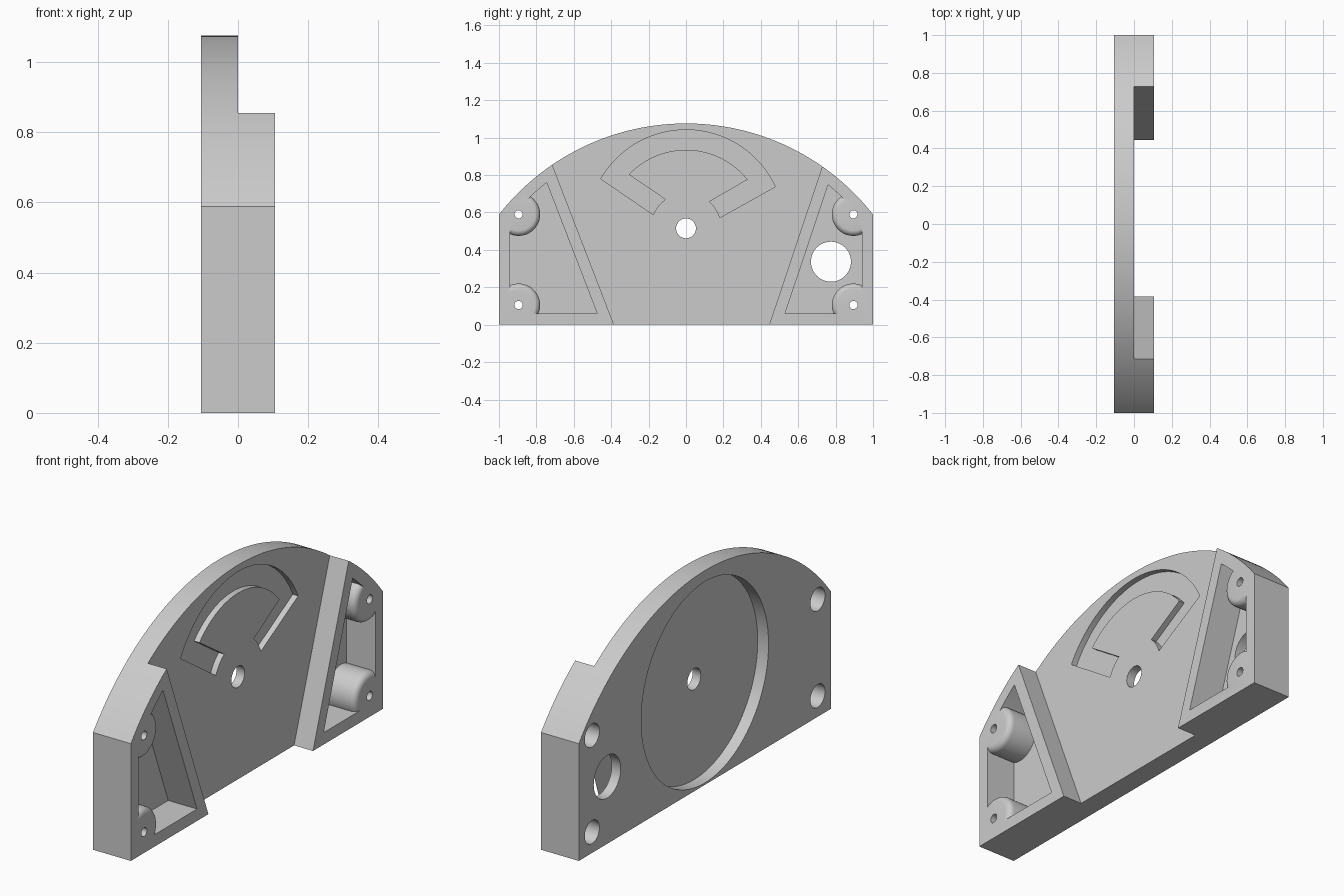
import bpy, bmesh, math

if "Cube" in bpy.data.objects:
    bpy.data.objects.remove(bpy.data.objects["Cube"])

T = 0.105                   # half thickness
R, CZ = 1.27, -0.194        # crown arc radius and centre height
PIVOT = 0.515               # height of the central hole

grey = bpy.data.materials.new("light grey")
grey.diffuse_color = (0.6, 0.6, 0.6, 1)
grey.use_nodes = True
grey.node_tree.nodes["Principled BSDF"].inputs["Base Color"].default_value = grey.diffuse_color


def finish(bm, name):
    bmesh.ops.recalc_face_normals(bm, faces=bm.faces)
    me = bpy.data.meshes.new(name)
    bm.to_mesh(me)
    bm.free()
    me.materials.append(grey)
    ob = bpy.data.objects.new(name, me)
    bpy.context.collection.objects.link(ob)
    return ob


def prism(name, pts, x0, x1):
    """Extrude a (y, z) profile along x."""
    bm = bmesh.new()
    face = bm.faces.new([bm.verts.new((x0, y, z)) for y, z in pts])
    ext = bmesh.ops.extrude_face_region(bm, geom=[face])
    verts = [g for g in ext["geom"] if isinstance(g, bmesh.types.BMVert)]
    bmesh.ops.translate(bm, vec=(x1 - x0, 0, 0), verts=verts)
    return finish(bm, name)


def arc(cy, cz, r, a0, a1, n):
    """Points on an arc, angles in radians."""
    return [(cy + r * math.cos(a0 + (a1 - a0) * i / n),
             cz + r * math.sin(a0 + (a1 - a0) * i / n)) for i in range(n + 1)]


def cylinder(name, y, z, r, x0, x1, n=48):
    return prism(name, arc(y, z, r, 0, 2 * math.pi, n)[:-1], x0, x1)


def lathe(name, y, z, profile, n=48):
    """Closed solid of revolution about x from (x, radius) pairs."""
    bm = bmesh.new()
    rings = [[bm.verts.new((x, *p)) for p in arc(y, z, r, 0, 2 * math.pi, n)[:-1]]
             for x, r in profile]
    for a, b in zip(rings, rings[1:]):
        for i in range(n):
            j = (i + 1) % n
            bm.faces.new((a[i], a[j], b[j], b[i]))
    bm.faces.new(rings[0])
    bm.faces.new(rings[-1])
    return finish(bm, name)


def cut(target, tool):
    mod = target.modifiers.new("cut", "BOOLEAN")
    mod.operation, mod.solver, mod.object = "DIFFERENCE", "EXACT", tool
    bpy.context.view_layer.objects.active = target
    bpy.ops.object.modifier_apply(modifier=mod.name)
    bpy.data.objects.remove(tool)


def crown(r, y0, y1, n):
    """Arc concentric with the crown from y0 to y1."""
    return arc(0, CZ, r, math.acos(y0 / r), math.acos(y1 / r), n)


# Whole plate with arched top
plate = prism("arched_plate", [(-1, 0), (1, 0)] + crown(R, 1, -1, 72), -T, T)

# Lowered middle between the two raised side blocks
lo, hi = -0.1, 1.3
cut(plate, prism("middle_cutter", [
    (-0.385 - 0.386 * lo, lo), (0.445 + 0.335 * lo, lo),
    (0.445 + 0.335 * hi, hi), (-0.385 - 0.386 * hi, hi)], 0, 0.3))

# Side pockets, leaving filleted screw bosses standing in the corners
F = 0.03
boss = [(-0.09, 0.115)]
boss += [(T - F + F * math.sin(a), 0.085 + F * math.cos(a))
         for a in (math.pi / 2 * i / 6 for i in range(7))]
boss += [(0.3, 0.085)]
for side, foot, tip in ((-1, 0.475, 0.745), (1, 0.53, 0.76)):
    pts = [(side * foot, 0.06), (side * 0.94, 0.06)]
    pts += crown(R - 0.06, side * 0.94, side * tip, 10)
    pocket = prism("pocket_cutter", pts, -0.055, 0.2)
    for z in (0.105, 0.59):
        cut(pocket, lathe("boss", side * 0.895, z, boss))
    cut(plate, pocket)

# Screw holes with counterbores from the back
for side in (-1, 1):
    for z in (0.105, 0.59):
        cut(plate, cylinder("screw_hole", side * 0.895, z, 0.022, -0.3, 0.3, 24))
        cut(plate, cylinder("counterbore", side * 0.895, z, 0.058, -0.3, 0.0, 32))

# Round recess in the back, pivot hole and cable hole
cut(plate, cylinder("back_recess", 0, PIVOT, 0.505, -0.3, -0.045, 96))
cut(plate, cylinder("pivot_hole", 0, PIVOT, 0.053, -0.3, 0.3))
cut(plate, cylinder("cable_hole", 0.775, 0.337, 0.107, -0.3, 0.02))


# Shallow arched groove with two arms pointing to the pivot
def sweep(r, p, q, n):
    a, b = (math.atan2(z - PIVOT, y) for y, z in (p, q))
    return arc(0, PIVOT, r, a, b, n)


groove = sweep(0.527, (0.475, 0.737), (-0.455, 0.78), 40)
groove += sweep(0.19, (-0.175, 0.588), (-0.11, 0.67), 5)
groove += sweep(0.42, (-0.305, 0.802), (0.328, 0.775), 32)
groove += sweep(0.19, (0.125, 0.658), (0.18, 0.572), 5)
cut(plate, prism("groove_cutter", groove, -0.03, 0.1))

# Smooth curved walls, keep edges crisp
bpy.ops.object.select_all(action="DESELECT")
plate.select_set(True)
bpy.context.view_layer.objects.active = plate
bpy.ops.object.shade_smooth_by_angle(angle=math.radians(25))
